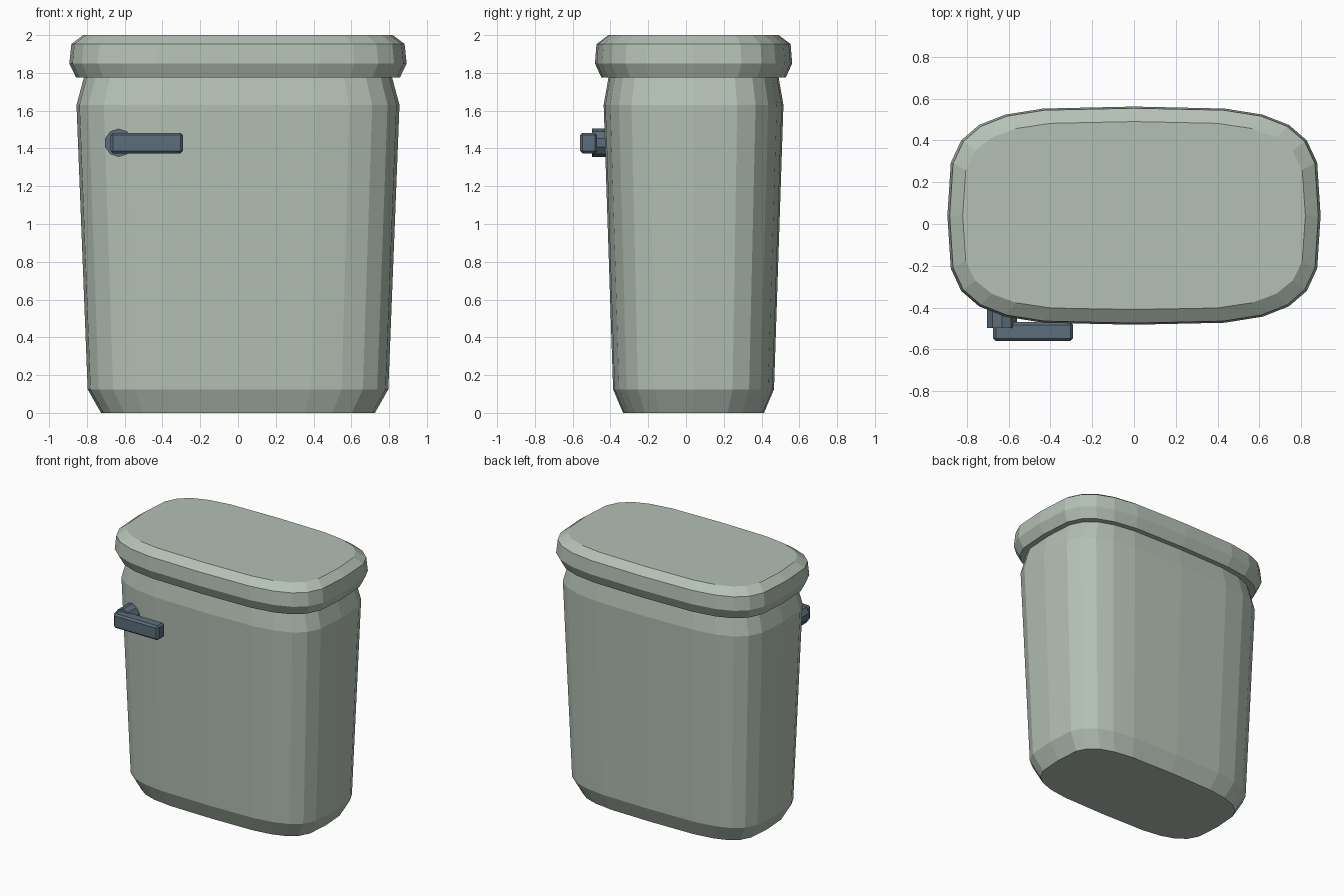
import bpy, bmesh, math
from mathutils import Matrix

if "Cube" in bpy.data.objects:
    bpy.data.objects.remove(bpy.data.objects["Cube"])

YC = 0.04      # tank centre in depth
SIDES = 24
EXP = 0.535    # roundness of the superellipse outline


def material(name, rgb):
    m = bpy.data.materials.new(name)
    m.diffuse_color = (*rgb, 1)
    m.use_nodes = True
    m.node_tree.nodes["Principled BSDF"].inputs["Base Color"].default_value = m.diffuse_color
    return m


ceramic = material("pale sage ceramic", (0.46, 0.53, 0.465))
metal = material("slate blue metal", (0.105, 0.155, 0.195))


def finish(bm, name, mat):
    bmesh.ops.recalc_face_normals(bm, faces=bm.faces[:])
    me = bpy.data.meshes.new(name)
    bm.to_mesh(me)
    bm.free()
    me.materials.append(mat)
    ob = bpy.data.objects.new(name, me)
    bpy.context.collection.objects.link(ob)
    return ob


def spow(v):
    return math.copysign(abs(v) ** EXP, v) if abs(v) > 1e-6 else 0.0


def loft(name, rings, mat):
    """Stack superellipse rings given as (z, half width, half depth)."""
    bm = bmesh.new()
    loops = []
    for z, a, b in rings:
        angs = [2 * math.pi * i / SIDES for i in range(SIDES)]
        loops.append([bm.verts.new((a * spow(math.cos(t)),
                                    YC + b * spow(math.sin(t)), z)) for t in angs])
    for lo, hi in zip(loops, loops[1:]):
        for i in range(SIDES):
            j = (i + 1) % SIDES
            bm.faces.new((lo[i], lo[j], hi[j], hi[i]))
    bm.faces.new(loops[0][::-1])
    bm.faces.new(loops[-1])
    return finish(bm, name, mat)


# Tank body and overhanging lid
loft("tank_body", [(0, 0.725, 0.373), (0.125, 0.796, 0.426),
                   (1.63, 0.855, 0.476), (1.79, 0.812, 0.448)], ceramic)
loft("tank_lid", [(1.775, 0.857, 0.488), (1.85, 0.893, 0.522),
                  (1.953, 0.882, 0.514), (2.0, 0.82, 0.45)], ceramic)

# Round mount behind the flush lever
bm = bmesh.new()
bmesh.ops.create_cone(bm, cap_ends=True, segments=10, radius1=0.075, radius2=0.075,
                      depth=0.13,
                      matrix=Matrix.Translation((-0.632, -0.433, 1.43))
                      @ Matrix.Rotation(math.pi / 2, 4, 'X'))
finish(bm, "lever_mount", metal)

# Flush lever bar with softened edges
bm = bmesh.new()
bmesh.ops.create_cube(bm, size=1, matrix=Matrix.Translation((-0.483, -0.515, 1.428))
                      @ Matrix.Diagonal((0.382, 0.09, 0.11, 1)))
bmesh.ops.bevel(bm, geom=bm.edges[:], offset=0.013, segments=1, affect='EDGES')
finish(bm, "flush_lever", metal)
